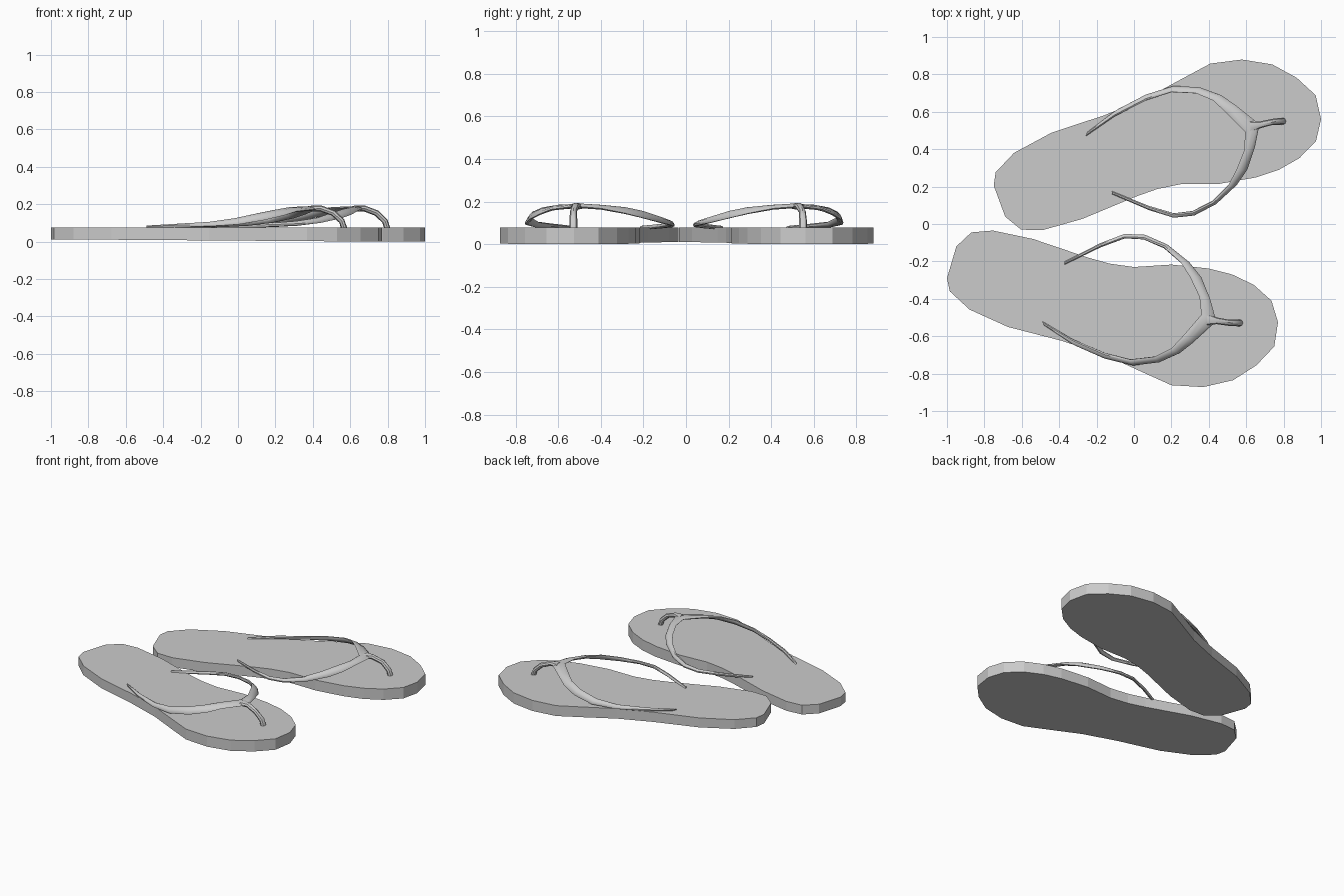
import bpy, bmesh, math
from mathutils import Vector, Matrix

if "Cube" in bpy.data.objects:
    bpy.data.objects.remove(bpy.data.objects["Cube"])

# sole outline (top view of the first sandal)
SOLE = [(-.87, -.045), (-.755, -.035), (-.54, -.08), (-.245, -.18), (-.13, -.212),
        (0, -.23), (.20, -.217), (.40, -.238), (.525, -.27), (.64, -.325),
        (.735, -.41), (.77, -.525), (.75, -.655), (.655, -.755), (.53, -.835),
        (.37, -.872), (.20, -.862), (.04, -.79), (-.155, -.70), (-.385, -.625),
        (-.675, -.55), (-.88, -.457), (-.985, -.36), (-1, -.29), (-.95, -.12)]
TOP = .077

# strap stations: inner edge and outer edge, from one anchor round the toe to the other
OUTER_ARM = [((-.49, -.52, .078), (-.475, -.545, .074)),
             ((-.33, -.615, .09), (-.32, -.648, .08)),
             ((-.155, -.69, .102), (-.155, -.72, .083)),
             ((-.02, -.725, .125), (0, -.755, .092)),
             ((.11, -.71, .153), (.14, -.737, .115)),
             ((.20, -.665, .171), (.245, -.69, .14)),
             ((.27, -.59, .18), (.315, -.635, .163))]
FRONT = [((.36, -.485, .182), (.44, -.52, .178))]
INNER_ARM = [((.35, -.39, .178), (.407, -.40, .168)),
             ((.30, -.285, .17), (.36, -.285, .145)),
             ((.25, -.205, .155), (.30, -.21, .125)),
             ((.16, -.125, .128), (.18, -.115, .10)),
             ((.05, -.08, .108), (.06, -.06, .088)),
             ((-.05, -.076, .098), (-.05, -.054, .084)),
             ((-.18, -.125, .09), (-.18, -.103, .08)),
             ((-.37, -.217, .078), (-.37, -.20, .074))]
# toe post stations: left and right edges
POST = [((.39, -.475, .178), (.39, -.545, .178)),
        ((.445, -.50, .178), (.44, -.535, .178)),
        ((.51, -.512, .153), (.51, -.545, .153)),
        ((.555, -.51, .11), (.555, -.547, .11)),
        ((.568, -.51, .07), (.568, -.547, .07))]


def finish(name, bm, matrix, smooth):
    bm.transform(matrix)
    bmesh.ops.recalc_face_normals(bm, faces=bm.faces)
    mesh = bpy.data.meshes.new(name)
    bm.to_mesh(mesh)
    bm.free()
    obj = bpy.data.objects.new(name, mesh)
    bpy.context.collection.objects.link(obj)
    if smooth:
        bpy.ops.object.select_all(action='DESELECT')
        obj.select_set(True)
        bpy.context.view_layer.objects.active = obj
        bpy.ops.object.shade_smooth_by_angle(angle=math.radians(40))


def sole(name, matrix):
    bm = bmesh.new()
    top = [bm.verts.new((x, y, TOP)) for x, y in SOLE]
    low = [bm.verts.new((x, y, .0065 * (1 - (x + .12) / .89))) for x, y in SOLE]
    bm.faces.new(top)
    bm.faces.new(low[::-1])
    for i in range(len(SOLE)):
        j = (i + 1) % len(SOLE)
        bm.faces.new((top[i], low[i], low[j], top[j]))
    finish(name, bm, matrix, False)


def band(name, stations, thick, matrix, sides=8):
    """Loft an oval section between pairs of edge points."""
    bm = bmesh.new()
    pairs = [(Vector(a), Vector(b)) for a, b in stations]
    mids = [(a + b) / 2 for a, b in pairs]
    rings = []
    for i, (a, b) in enumerate(pairs):
        tangent = mids[min(i + 1, len(mids) - 1)] - mids[max(i - 1, 0)]
        half = (b - a) / 2
        normal = half.cross(tangent).normalized() * thick
        rings.append([bm.verts.new(mids[i] + half * math.cos(t) + normal * math.sin(t))
                      for t in (2 * math.pi * k / sides for k in range(sides))])
    for r, s in zip(rings, rings[1:]):
        for k in range(sides):
            n = (k + 1) % sides
            bm.faces.new((r[k], r[n], s[n], s[k]))
    bm.faces.new(rings[0])
    bm.faces.new(rings[-1])
    finish(name, bm, matrix, True)


# second sandal: mirrored, turned a little and shifted forward
mirrored = (Matrix.Translation((.2675, -.016, 0)) @ Matrix.Rotation(math.radians(3.9), 4, 'Z')
            @ Matrix.Diagonal((1, -1, 1, 1)))
for side, m in (("right", Matrix.Identity(4)), ("left", mirrored)):
    sole(side + "_sole", m)
    band(side + "_strap", OUTER_ARM + FRONT + INNER_ARM, .011, m)
    band(side + "_toe_post", POST, .016, m)
